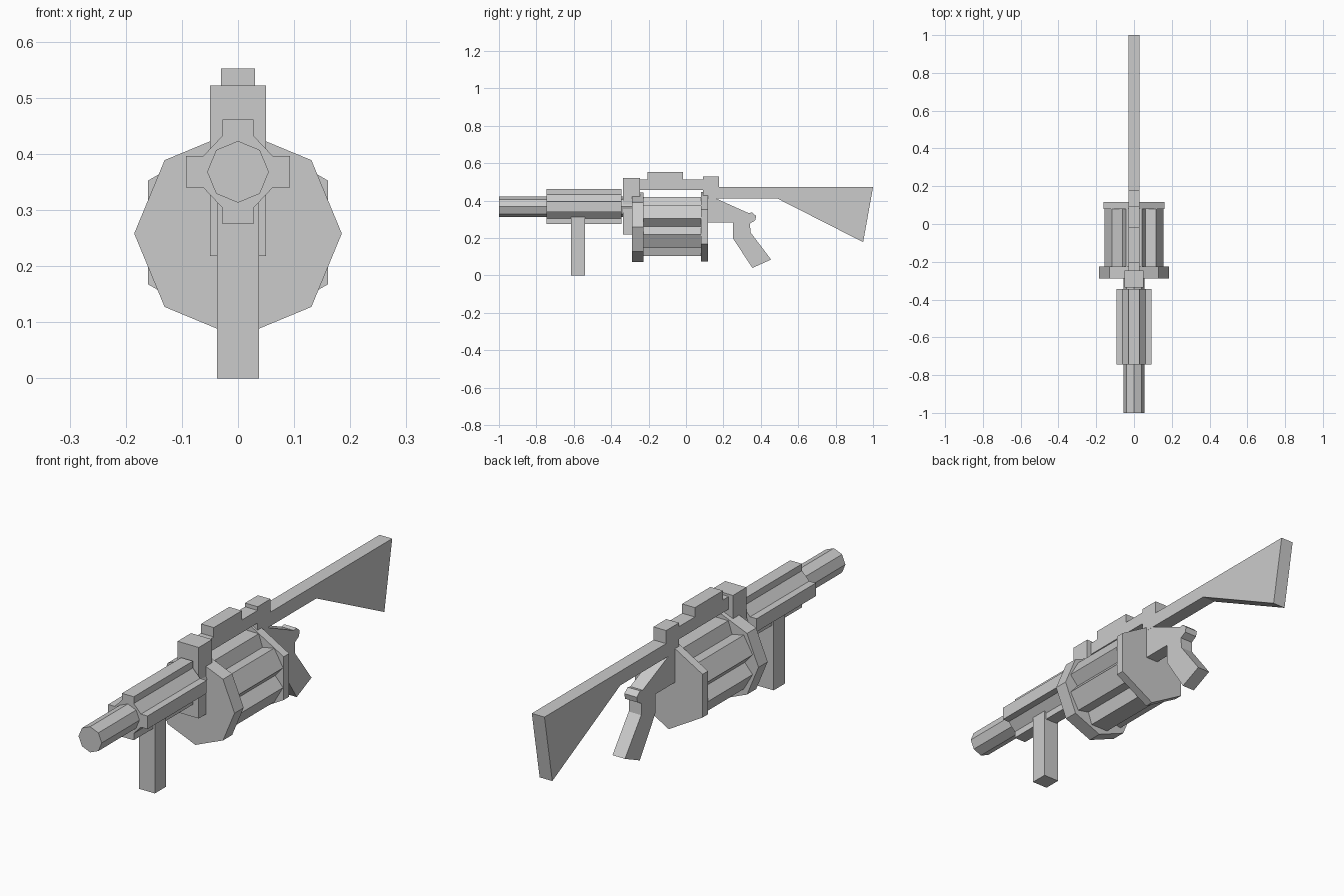
import bpy, bmesh
from math import sin, cos, radians

if "Cube" in bpy.data.objects:
    bpy.data.objects.remove(bpy.data.objects["Cube"])


def prism(name, profile, lo, hi, axis):
    """Extrude a 2D profile: (x, z) along axis 'y', or (y, z) along axis 'x'."""
    bm = bmesh.new()
    place = (lambda a, b, d: (a, d, b)) if axis == 'y' else (lambda a, b, d: (d, a, b))
    near = [bm.verts.new(place(a, b, lo)) for a, b in profile]
    far = [bm.verts.new(place(a, b, hi)) for a, b in profile]
    bm.faces.new(near)
    bm.faces.new(far[::-1])
    n = len(profile)
    for i in range(n):
        j = (i + 1) % n
        bm.faces.new((near[i], far[i], far[j], near[j]))
    bmesh.ops.recalc_face_normals(bm, faces=bm.faces)
    mesh = bpy.data.meshes.new(name)
    bm.to_mesh(mesh)
    bm.free()
    obj = bpy.data.objects.new(name, mesh)
    bpy.context.collection.objects.link(obj)
    return obj


def ring(sides, r, z, start=90):
    angles = [radians(start + 360 * i / sides) for i in range(sides)]
    return [(r * cos(a), z + r * sin(a)) for a in angles]


def rect(a0, a1, b0, b1):
    return [(a0, b0), (a1, b0), (a1, b1), (a0, b1)]


DRUM_Z, BARREL_Z = 0.258, 0.368

# Barrel
prism("barrel", ring(8, 0.055, BARREL_Z), -1.0, -0.28, 'y')

# Handguard with a rail on each of its four sides
quarter = [(0.093, 0.028), (0.062, 0.028), (0.028, 0.064), (0.028, 0.093)]
cross = (quarter + [(-x, z) for x, z in quarter[::-1]]
         + [(-x, -z) for x, z in quarter] + [(x, -z) for x, z in quarter[::-1]])
prism("handguard", [(x, z + BARREL_Z) for x, z in cross], -0.745, -0.345, 'y')

# Foregrip
prism("foregrip", rect(-0.615, -0.54, 0, 0.312), -0.037, 0.037, 'x')

# Front block joining barrel, drum and top rail
prism("front_block", rect(-0.337, -0.246, 0.218, 0.522), -0.05, 0.05, 'x')

# Drum end plates
prism("drum_front_plate", ring(8, 0.185, DRUM_Z), -0.288, -0.226, 'y')
prism("drum_rear_plate", ring(6, 0.185, 0.26), 0.08, 0.117, 'y')

# Fluted drum: six flat lobes with V grooves between them
flutes = []
for i in range(6):
    for offset, r in ((0, 0.12), (15, 0.163), (45, 0.163)):
        a = radians(60 * i + offset)
        flutes.append((r * cos(a), 0.262 + r * sin(a)))
prism("drum", flutes, -0.23, 0.085, 'y')

# Top rail, rear block and stock in one side profile
prism("top_rail_and_stock", [
    (-0.25, 0.458), (-0.25, 0.512), (-0.207, 0.512), (-0.207, 0.552), (-0.017, 0.552),
    (-0.017, 0.512), (0.09, 0.512), (0.09, 0.528), (0.177, 0.528), (0.177, 0.472),
    (1.0, 0.472), (0.947, 0.178), (0.487, 0.412), (0.09, 0.412), (0.09, 0.458),
], -0.03, 0.03, 'x')

# Receiver and pistol grip
prism("receiver_grip", [
    (0.1, 0.425), (0.13, 0.425), (0.335, 0.333), (0.353, 0.337), (0.375, 0.318),
    (0.37, 0.294), (0.342, 0.278), (0.345, 0.23), (0.455, 0.085), (0.355, 0.04),
    (0.25, 0.2), (0.25, 0.283), (0.1, 0.283),
], -0.0295, 0.0295, 'x')
prism("receiver_web", rect(0.1, 0.117, 0.283, 0.44), -0.029, 0.029, 'x')
